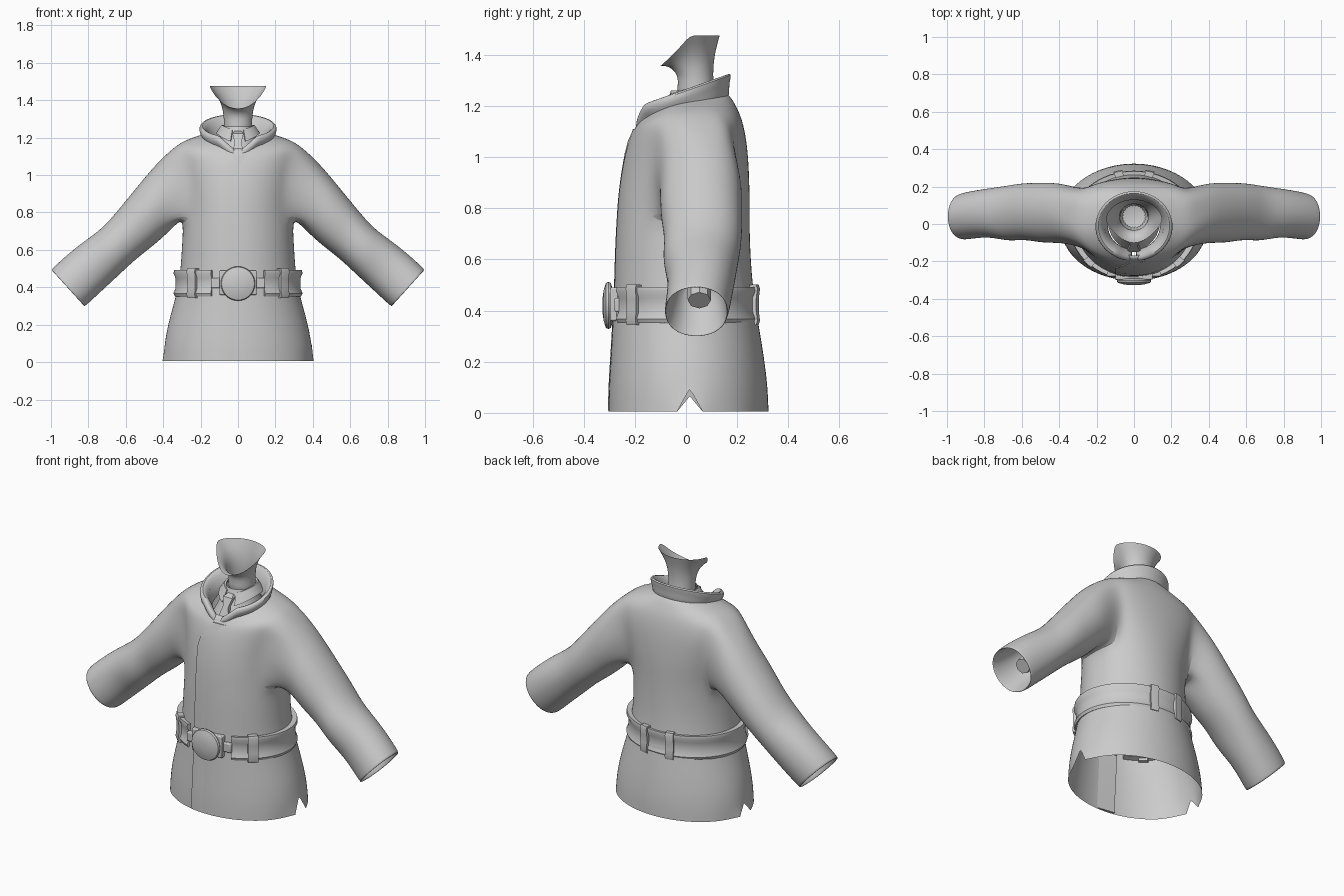
import bpy, bmesh
from math import sin, cos, radians, atan2, pi
from mathutils import Vector

if "Cube" in bpy.data.objects:
    bpy.data.objects.remove(bpy.data.objects["Cube"])

grey = bpy.data.materials.new("plain grey")
grey.use_nodes = True
grey.diffuse_color = (0.6, 0.6, 0.6, 1)
grey.node_tree.nodes["Principled BSDF"].inputs["Base Color"].default_value = (0.6, 0.6, 0.6, 1)


def finish(name, bm, level=0, angle=40):
    """Turn a bmesh into a smooth-shaded object."""
    bmesh.ops.recalc_face_normals(bm, faces=bm.faces)
    mesh = bpy.data.meshes.new(name)
    bm.to_mesh(mesh)
    bm.free()
    mesh.materials.append(grey)
    ob = bpy.data.objects.new(name, mesh)
    bpy.context.collection.objects.link(ob)
    if level:
        sub = ob.modifiers.new("Subdivision", "SUBSURF")
        sub.levels = sub.render_levels = level
    bpy.ops.object.select_all(action="DESELECT")
    ob.select_set(True)
    bpy.context.view_layer.objects.active = ob
    bpy.ops.object.shade_smooth_by_angle(angle=radians(angle))
    return ob


def skin(bm, a, b):
    """Join two closed loops of vertices with quads."""
    for i in range(len(a)):
        j = (i + 1) % len(a)
        bm.faces.new((a[i], a[j], b[j], b[i]))


def loft(name, rings, caps=(True, True), level=0, angle=40):
    bm = bmesh.new()
    loops = [[bm.verts.new(p) for p in ring] for ring in rings]
    for a, b in zip(loops, loops[1:]):
        skin(bm, a, b)
    for on, loop in zip(caps, (loops[0], loops[-1])):
        if on:
            bm.faces.new(loop)
    return finish(name, bm, level, angle)


def ellipse(rx, yf, yb, z, n, tilt=0.0, back=1.0, sag=0.0):
    """Ring of points; back below 1 squares off the rear half, sag lowers the front."""
    cy, ry = (yf + yb) / 2, (yb - yf) / 2
    pts = []
    for i in range(n):
        a = 2 * pi * i / n
        s = sin(a)
        y = cy + ry * (s ** back if s > 0 else s)
        pts.append(Vector((rx * cos(a), y, z + tilt * y - sag * max(0, -s) ** 2)))
    return pts


def sweep(name, a0, a1, n, section, level=0, angle=40):
    """Carry a closed cross-section around the body from angle a0 to a1."""
    step = (a1 - a0) / n
    return loft(name, [section(radians(a0 + step * i)) for i in range(n + 1)], level=level, angle=angle)


def box(name, x0, x1, y0, y1, z0, z1):
    ob = loft(name, [[(x0, y, z0), (x1, y, z0), (x1, y, z1), (x0, y, z1)] for y in (y0, y1)])
    bev = ob.modifiers.new("Bevel", "BEVEL")
    bev.width, bev.segments = 0.006, 2


# Coat: torso rings (z, half width, front y, back y, tilt, back, sag) with sleeves grown from armholes
SEG = 24
TORSO = [(.005, .408, -.306, .326), (.1, .4, -.305, .323), (.22, .374, -.297, .308),
         (.35, .335, -.29, .286), (.48, .31, -.283, .265), (.63, .302, -.28, .253, 0, .95),
         (.78, .292, -.272, .25, 0, .75), (.87, .292, -.265, .25, 0, .55), (.97, .302, -.25, .246, 0, .42),
         (1.065, .325, -.23, .238, 0, .38, .01), (1.15, .345, -.208, .22, 0, .45, .045),
         (1.187, .285, -.197, .198, .05, .7, .06), (1.21, .205, -.188, .18, .12, 1, .05),
         (1.225, .16, -.17, .16, .15, 1, .06)]
# Sleeve stations: top x z, bottom x z, front y, back y
SLEEVE = [(.435, 1.065, .35, .715, -.1, .222), (.53, .95, .44, .63, -.105, .222),
          (.64, .815, .535, .56, -.083, .222), (.725, .715, .61, .49, -.095, .208),
          (.82, .65, .69, .415, -.073, .195), (.92, .57, .75, .36, -.075, .183),
          (1.006, .49, .824, .29, -.087, .167), (.995, .487, .826, .302, -.08, .16),
          (.87, .575, .745, .4, -.05, .15), (.79, .6, .69, .49, -.02, .11)]
LOW, HIGH = 6, 10

bm = bmesh.new()
crease = bm.verts.layers.float.new("crease_vert")
torso = [[bm.verts.new(p) for p in ellipse(w, f, b, z, SEG, *rest)] for z, w, f, b, *rest in TORSO]
for r in range(len(torso) - 1):
    for i in range(SEG):
        side = i in (22, 23, 0, 1, 10, 11, 12, 13)
        if not (side and LOW <= r < HIGH):
            j = (i + 1) % SEG
            bm.faces.new((torso[r][i], torso[r][j], torso[r + 1][j], torso[r + 1][i]))

# Side vents in the hem
for c, s, top in ((0, 1, .095), (12, -1, .065)):
    for d in (-1, 0, 1):
        v = torso[0][(c + d) % SEG]
        v[crease] = 1.0
        v.co = (s * (.394 if d == 0 else .404), .015 + .05 * d * s, top if d == 0 else .005)
    torso[1][c].co = (s * .388, .012, .14)

# Sleeves
path = [(u, -2) for u in range(-2, 2)] + [(2, v) for v in range(-2, 2)]
path += [(-u, -v) for u, v in path]
for s in (1, -1):
    loop = [torso[LOW + 2 + v][(u if s > 0 else 12 - u) % SEG] for u, v in path]
    for tx, tz, bx, bz, yf, yb in SLEEVE:
        mid = Vector((s * (tx + bx) / 2, (yf + yb) / 2, (tz + bz) / 2))
        up = Vector((s * (tx - bx) / 2, 0, (tz - bz) / 2)) * 1.025
        out = Vector((0, (yb - yf) / 2, 0)) * 1.02
        ring = []
        for u, v in path:
            a = atan2(v, u)
            ring.append(bm.verts.new(mid + out * cos(a) + up * sin(a)))
        skin(bm, loop, ring)
        loop = ring
    bm.faces.new(loop)
coat = finish("coat", bm, level=2, angle=60)

# Wrists inside the sleeves
for s, side in ((1, "left"), (-1, "right")):
    rings = []
    for x, z, r in ((.73, .55, .05), (.84, .44, .045)):
        rings.append([(s * (x + .7 * r * sin(k)), .052 + r * cos(k), z + .7 * r * sin(k))
                      for k in (2 * pi * i / 8 for i in range(8))])
    loft("wrist_" + side, rings)

# Front placket laid on the coat
bpy.context.view_layer.update()
surface = coat.evaluated_get(bpy.context.evaluated_depsgraph_get())
rings = []
for i in range(24):
    z = .01 + i * 1.1 / 23
    edge = -.1 + .08 * max(0, (z - .95) / .16) ** 2
    ring = []
    for dx, dy in ((0, .01), (0, -.006), (.05, -.005), (.11, .003)):
        hit, p, normal, index = surface.ray_cast(Vector((edge + dx, -1, z)), Vector((0, 1, 0)))
        ring.append((edge + dx, (p.y if hit and p.y < 0 else -.19) + dy, z))
    rings.append(ring)
loft("front_placket", rings)


# Turned-up collar: stands straight at the back, folds out and drops to a V at the front
def collar_section(a):
    dip = .075 * max(0, 1 - abs((a + pi) % (2 * pi) - pi / 2) / radians(32))
    stand = max(0, sin(a)) ** .5
    pts = []
    for r, dz in ((.165 + .03 * stand, -.11), (.185 + .012 * stand, -.065), (.208 - .01 * stand, -.035),
                  (.208, -.006), (.192, .002), (.17, -.015), (.148, -.06), (.13, -.13)):
        x, y = r * cos(a), -.01 + .91 * r * sin(a)
        pts.append((x, y, 1.268 + .355 * y + dz - dip))
    return pts


sweep("collar", -87, 267, 48, collar_section, level=1, angle=60)


# Shirt, shirt collar and tie
loft("shirt", [ellipse(r, .035 - r * 1.25, .04 + r, z, 24) for r, z in
               ((.075, 1.26), (.09, 1.21), (.14, 1.1))], (False, False))


def shirt_collar_section(a):
    front = max(0, -sin(a)) ** 2
    pts = []
    for r, z, drop in ((.078, 1.265, .025), (.088, 1.268, .025), (.118, 1.225, .05), (.106, 1.225, .05)):
        pts.append((r * cos(a), .03 + 1.12 * r * sin(a), z - drop * front))
    return pts


sweep("shirt_collar", -70, 250, 30, shirt_collar_section)
loft("tie", [[(-w, y + .03, z), (-w, y, z), (w, y, z), (w, y + .03, z)] for w, y, z in
             ((.018, -.07, 1.235), (.03, -.097, 1.222), (.018, -.118, 1.175), (.035, -.15, 1.1))])

# Open neck with a swooping rim
rings = [ellipse(w, f, b, z, 24) for w, f, b, z in
         ((.08, -.04, .12, 1.2), (.075, -.032, .11, 1.28), (.078, -.032, .106, 1.32))]
for t in (.33, .66, 1):
    ring = []
    for p in ellipse(.078 + .075 * t * t, -.032 - .07 * t, .106 + .027 * t * t, 0, 24):
        front = max(0, min(1, (.01 - p.y) / .11)) ** .8
        p.z = 1.32 + t * (.156 - .12 * front)
        p.x *= 1 - .3 * t * front
        ring.append(p)
    rings.append(ring)
loft("neck", rings, (True, False), level=1, angle=60)


# Belt and belt loops
def belt_section(a, shape):
    return [((.33 + d) * cos(a), -.008 + (.278 + d) * sin(a), z) for d, z in shape]


STRAP = [(-.03, .362), (.008, .352), (.015, .368), (.004, .395), (.004, .45), (.015, .475),
         (.012, .492), (-.03, .486)]
LOOP = [(-.02, .345), (.018, .343), (.024, .36), (.019, .4), (.019, .445), (.024, .485),
        (.018, .502), (-.02, .5)]
sweep("belt", -65, 245, 56, lambda a: belt_section(a, STRAP))
for i, (mid, half) in enumerate(((-44, 5), (224, 5), (76, 4), (104, 4))):
    sweep("belt_loop_%d" % (i + 1), mid - half, mid + half, 4, lambda a: belt_section(a, LOOP))

# Buckle
box("buckle_plate", -.1, .1, -.298, -.26, .36, .49)
for s, side in ((1, "left"), (-1, "right")):
    x0, x1 = sorted((s * .09, s * .145))
    box("buckle_link_" + side, x0, x1, -.28, -.24, .395, .45)
loft("buckle_disc", [[(r * cos(pi * i / 16), y, .42 + r * sin(pi * i / 16)) for i in range(32)]
                     for r, y in ((.07, -.288), (.088, -.294), (.092, -.303), (.088, -.313),
                                  (.06, -.322), (.025, -.327))])
